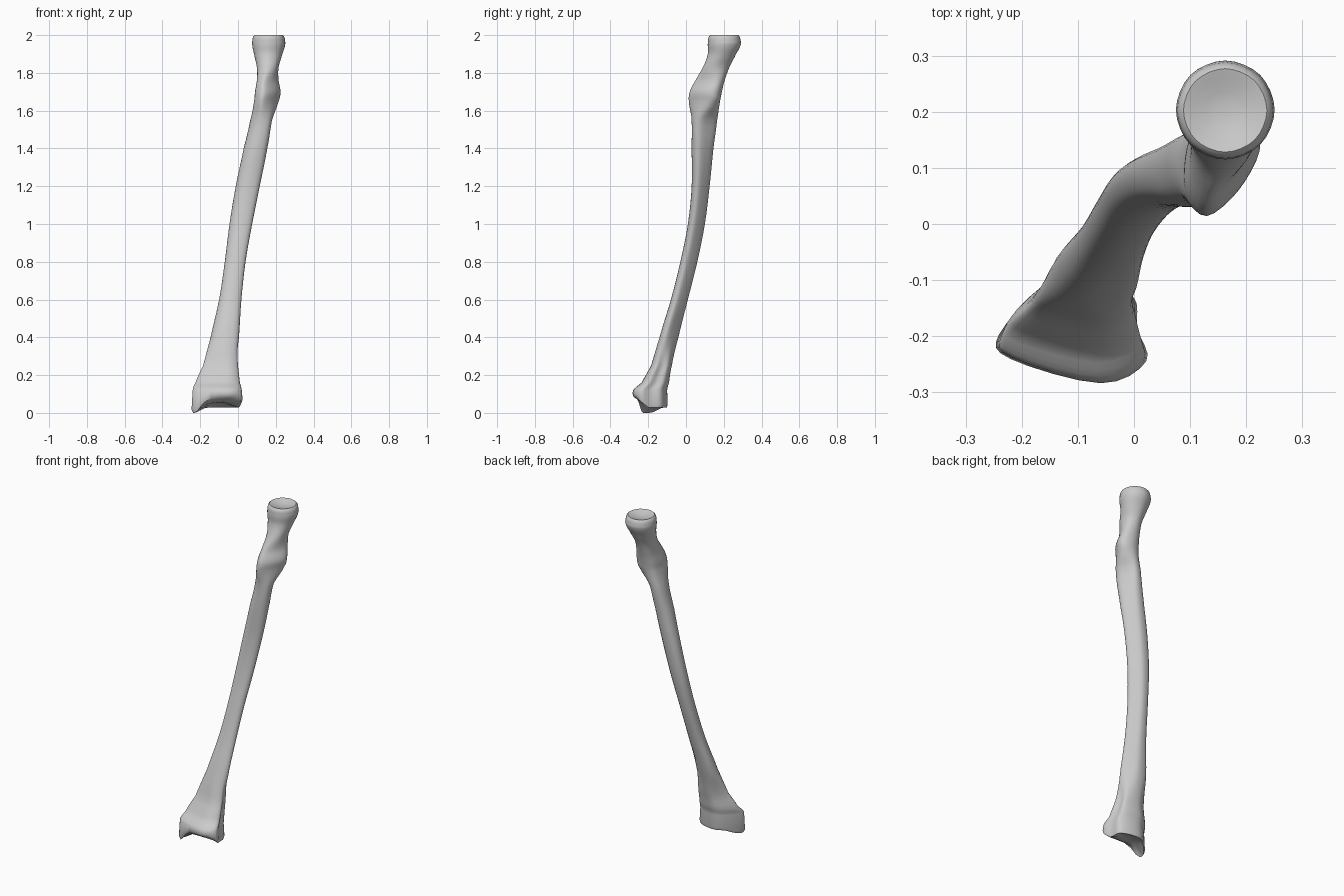
import bpy, bmesh, math
from mathutils import Vector

cube = bpy.data.objects.get("Cube")
if cube:
    bpy.data.objects.remove(cube)

SIDES = 8    # control points per cross-section
SUB = 4      # smooth steps between neighbouring control points

# Cross-section shapes, counter-clockwise from the +x side, in a unit box
SHAPES = {
    "disc": [(math.cos(i * math.tau / SIDES), math.sin(i * math.tau / SIDES)) for i in range(SIDES)],
    "bump": [(1, .3), (.8, .8), (0, 1), (-.75, .75), (-1, 0), (-.9, -.6), (-.35, -1), (.45, -.5)],
    "shaft": [(1, -.35), (.6, .4), (.05, .95), (-.7, .85), (-1, .2), (-.8, -.6), (-.1, -1), (.7, -.88)],
    "base": [(.88, .05), (.82, .68), (.24, 1), (-.35, .9), (-1, -.05), (-.85, -.53), (.38, -1), (1, -.58)],
}

# Height, left and right limits, front and back limits, shape
SECTIONS = [
    (.12, -.24, .02, -.28, -.10, "base"),
    (.16, -.225, .01, -.235, -.09, "base"),
    (.25, -.185, 0, -.185, -.075, "base"),
    (.4, -.145, .005, -.14, -.04, "shaft"),
    (.6, -.10, .018, -.08, .01, "shaft"),
    (.8, -.07, .04, -.03, .06, "shaft"),
    (1, -.045, .075, .01, .10, "shaft"),
    (1.2, -.012, .115, .03, .125, "shaft"),
    (1.4, .03, .155, .03, .145, "shaft"),
    (1.55, .065, .18, .03, .165, "shaft"),
    (1.65, .085, .215, .015, .18, "bump"),
    (1.7, .09, .225, .02, .19, "bump"),
    (1.76, .10, .215, .05, .205, "bump"),
    (1.83, .10, .215, .09, .23, "disc"),
    (1.9, .085, .235, .115, .265, "disc"),
    (1.95, .075, .25, .115, .29, "disc"),
    (1.98, .077, .248, .117, .288, "disc"),
]


def spline(a, b, c, d, t):
    """Catmull-Rom point between b and c."""
    return b + .5 * t * (c - a + t * (2 * a - 5 * b + 4 * c - d + t * (3 * (b - c) + d - a)))


def section_ring(z, x0, x1, y0, y1, shape):
    """Smooth closed outline fitted to the given limits."""
    pts = [Vector(p) for p in SHAPES[shape]]
    loop = [spline(pts[i - 1], pts[i], pts[(i + 1) % SIDES], pts[(i + 2) % SIDES], s / SUB)
            for i in range(SIDES) for s in range(SUB)]
    lo = [min(p[k] for p in loop) for k in range(2)]
    hi = [max(p[k] for p in loop) for k in range(2)]
    return [Vector((x0 + (x1 - x0) * (p.x - lo[0]) / (hi[0] - lo[0]),
                    y0 + (y1 - y0) * (p.y - lo[1]) / (hi[1] - lo[1]), z)) for p in loop]


def clamp(v):
    return max(0, min(1, v))


def scaled(ring, factor, z):
    """Ring shrunk about its centre; z is a height or a rule of position."""
    mid = sum(ring, Vector()) / len(ring)
    out = []
    for p in ring:
        q = mid + (p - mid) * factor
        q.z = z(q) if callable(z) else z
        out.append(q)
    return out


def wrist_rim(p):
    """High at the front, low at the back, lowest at the outer point."""
    front = clamp((-.2 - p.y) / .07)
    outer = clamp((-.17 - p.x) / .055)
    return .028 + .057 * front * (1 - outer) - .028 * outer


# Shaft rings, smoothed along the length
keys = [section_ring(*s) for s in SECTIONS]
rings = []
for i in range(len(keys) - 1):
    a, b, c, d = keys[max(i - 1, 0)], keys[i], keys[i + 1], keys[min(i + 2, len(keys) - 1)]
    for s in range(SUB):
        rings.append([spline(*q, s / SUB) for q in zip(a, b, c, d)])
        for p in rings[-1]:
            p.z = b[0].z + (c[0].z - b[0].z) * s / SUB
rings.append(keys[-1])

# Lower joint: flared lip, uneven rim and hollow underside
low = keys[0]
lip = scaled(low, 1.04, lambda p: wrist_rim(p) + .018)
rim = scaled(low, .98, wrist_rim)
hollow = [scaled(low, f, lambda p, f=f: wrist_rim(p) * f + .06 * (1 - f)) for f in (.8, .5, .2)]
rings = hollow[::-1] + [rim, lip] + rings

# Upper joint: rounded edge and shallow dish
top = keys[-1]
rings += [scaled(top, f, z) for f, z in ((.95, 1.994), (.87, 2), (.7, 1.996), (.4, 1.988), (.15, 1.985))]

# Skin the rings
bm = bmesh.new()
loops = [[bm.verts.new(p) for p in ring] for ring in rings]
count = SIDES * SUB
for lower, upper in zip(loops, loops[1:]):
    for i in range(count):
        j = (i + 1) % count
        bm.faces.new((lower[i], lower[j], upper[j], upper[i]))
bm.faces.new(loops[0][::-1])
bm.faces.new(loops[-1])
bmesh.ops.recalc_face_normals(bm, faces=bm.faces)
mesh = bpy.data.meshes.new("forearm_bone")
bm.to_mesh(mesh)
bm.free()

bone = bpy.data.objects.new("forearm_bone", mesh)
bpy.context.collection.objects.link(bone)

# Plain pale grey
grey = bpy.data.materials.new("pale_grey")
grey.use_nodes = True
colour = (.6, .6, .6, 1)
grey.diffuse_color = colour
grey.node_tree.nodes["Principled BSDF"].inputs["Base Color"].default_value = colour
mesh.materials.append(grey)

# Smooth shading with the joint edges kept crisp
bpy.ops.object.select_all(action="DESELECT")
bone.select_set(True)
bpy.context.view_layer.objects.active = bone
bpy.ops.object.shade_smooth_by_angle(angle=math.radians(45))
